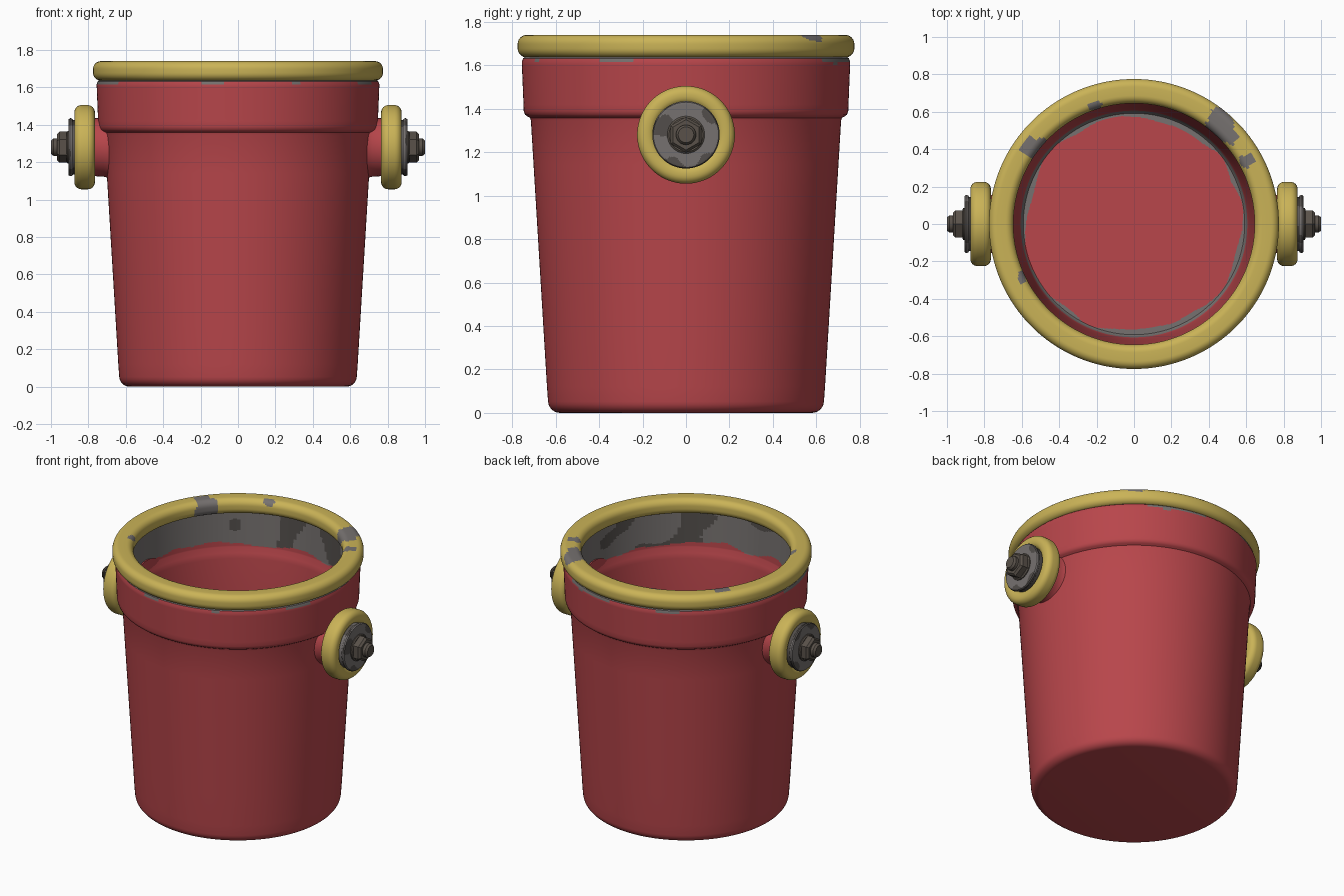
import bpy, bmesh, math
from mathutils import Matrix, Vector, noise

if "Cube" in bpy.data.objects:
    bpy.data.objects.remove(bpy.data.objects["Cube"])


def material(name, rgb):
    m = bpy.data.materials.new(name)
    m.diffuse_color = (*rgb, 1)
    m.use_nodes = True
    m.node_tree.nodes["Principled BSDF"].inputs["Base Color"].default_value = m.diffuse_color
    return m


RED = material("red paint", (0.479, 0.061, 0.070))
YELLOW = material("yellow paint", (0.590, 0.450, 0.095))
GREY = material("bare metal", (0.180, 0.165, 0.160))
DARK = material("dark worn metal", (0.085, 0.076, 0.070))
BOLT = material("bolt metal", (0.100, 0.083, 0.068))


def lathe(name, profile, mats, rule=None, segs=192, closed=False, place=Matrix()):
    """Spin (radius, height) points around z; rule(face centre) picks the material."""
    bm = bmesh.new()
    rings = []
    for r, z in profile:
        ring = []
        for i in range(segs):
            a = 2 * math.pi * i / segs
            ring.append(bm.verts.new((r * math.cos(a), r * math.sin(a), z)))
        rings.append(ring)
    pairs = list(zip(rings, rings[1:]))
    if closed:
        pairs.append((rings[-1], rings[0]))
    for lo, hi in pairs:
        for i in range(segs):
            j = (i + 1) % segs
            bm.faces.new((lo[i], lo[j], hi[j], hi[i]))
    bmesh.ops.remove_doubles(bm, verts=bm.verts, dist=1e-5)
    bmesh.ops.recalc_face_normals(bm, faces=bm.faces)
    for f in bm.faces:
        f.smooth = True
        if rule:
            f.material_index = rule(f.calc_center_median())
    me = bpy.data.meshes.new(name)
    bm.to_mesh(me)
    bm.free()
    me.set_sharp_from_angle(angle=math.radians(35))
    for m in mats:
        me.materials.append(m)
    ob = bpy.data.objects.new(name, me)
    ob.matrix_world = place
    bpy.context.collection.objects.link(ob)
    return ob


def arc(cr, cz, rad, a0, a1, n=6):
    """Points of a rounded corner in the (radius, height) plane, degrees."""
    return [(cr + rad * math.cos(math.radians(a0 + (a1 - a0) * k / n)),
             cz + rad * math.sin(math.radians(a0 + (a1 - a0) * k / n)))
            for k in range(n + 1)]


def steps(p, q, n):
    """Evenly spaced points from p to q."""
    return [tuple(Vector(p).lerp(Vector(q), k / n)) for k in range(n + 1)]


# --- bucket body: outside, collar, inside wall, floor ---
FLOOR = 0.06
body = [(0, 0)]
body += arc(0.58, 0.055, 0.055, -90, -3)
body += steps((0.640, 0.12), (0.714, 1.345), 6)
body += [(0.718, 1.358), (0.732, 1.366), (0.742, 1.374), (0.747, 1.39)]
body += steps((0.748, 1.42), (0.756, 1.615), 14)
body += [(0.750, 1.632), (0.738, 1.64), (0.70, 1.64)]
body += steps((0.700, 1.625), (0.692, 1.40), 30)
body += [(0.675, 1.365)]
body += steps((0.670, 1.33), (0.612, 0.12), 4)
body += [(0.606, 0.085), (0.598, 0.068)]
body += steps((0.592, FLOOR), (0.53, FLOOR), 16)
body += [(0.3, FLOOR), (0, FLOOR)]


def body_rule(c):
    r = math.hypot(c.x, c.y)
    n = noise.noise(c * 5)
    if r < 0.715 and c.z > 1.36:                      # bare band below the rim
        if c.z < 1.425 + 0.05 * n:
            return 0
        return 2 if noise.noise(c * 4 + Vector((7, 1, 3))) > 0.3 else 1
    if 0.53 < r < 0.61 and FLOOR - 0.01 < c.z < 0.1:  # worn edge of the floor
        return 1 if r > 0.578 - 0.04 * n else 0
    if c.z > 1.628 - 0.04 * max(0, n - 0.1):          # chipped top edge
        return 1
    return 0


lathe("bucket_body", body, [RED, GREY, DARK], body_rule)

# --- yellow rim ring with a few scuffs ---
rim = []
for cr, cz, a in ((0.733, 1.678, -90), (0.733, 1.698, 0), (0.687, 1.698, 90), (0.687, 1.678, 180)):
    rim += arc(cr, cz, 0.042, a, a + 90, 8)
rim = [(r, z) for r, z in rim]
SCUFFS = [((0.47, 0.51, 1.74), 0.085), ((-0.60, -0.28, 1.73), 0.03),
          ((-0.51, 0.40, 1.69), 0.08), ((-0.22, 0.63, 1.73), 0.035),
          ((0.60, 0.33, 1.72), 0.035)]


def rim_rule(c):
    n = noise.noise(c * 14)
    return int(any((c - Vector(p)).length < s * (1 + 0.7 * n) for p, s in SCUFFS))


lathe("rim_ring", rim, [YELLOW, GREY], rim_rule, segs=320, closed=True)

# --- side pivots, turned so that local z points outward ---
boss = [(0, 0.68), (0.170, 0.68), (0.162, 0.70), (0.157, 0.72), (0.155, 0.76),
        (0.155, 0.84), (0, 0.84)]
collar = []
for cr, cz, a in ((0.187, 0.803, -90), (0.187, 0.837, 0), (0.178, 0.837, 90), (0.178, 0.803, 180)):
    collar += arc(cr, cz, 0.038, a, a + 90, 6)
washer = [(0, 0.83), (0.145, 0.83), (0.145, 0.882), (0.152, 0.886), (0.155, 0.892),
          (0.155, 0.898), (0.150, 0.905)] + steps((0.143, 0.906), (0.05, 0.906), 16) + [(0, 0.906)]
flange = [(0, 0.90), (0.086, 0.90), (0.086, 0.912), (0.078, 0.918), (0, 0.918)]
nut = [(0, 0.91), (0.083, 0.91), (0.083, 0.955), (0.070, 0.968), (0, 0.968)]
bolt = [(0, 0.95), (0.046, 0.95), (0.046, 0.987), (0.036, 1.0), (0, 1.0)]


def washer_rule(c):
    return int(noise.noise(c * 8 + Vector((2, 5, 0))) > 0.12)


for side, sx in (("right", 1), ("left", -1)):
    place = Matrix.Translation((0, 0, 1.28)) @ Matrix.Rotation(sx * math.pi / 2, 4, "Y")
    lathe(side + "_boss", boss, [RED], segs=64, place=place)
    lathe(side + "_collar_ring", collar, [YELLOW], segs=96, closed=True, place=place)
    lathe(side + "_washer", washer, [GREY, DARK], washer_rule, segs=96, place=place)
    lathe(side + "_nut_flange", flange, [BOLT], segs=48, place=place)
    lathe(side + "_hex_nut", nut, [BOLT], segs=6, place=place)
    lathe(side + "_bolt_end", bolt, [BOLT], segs=32, place=place)
